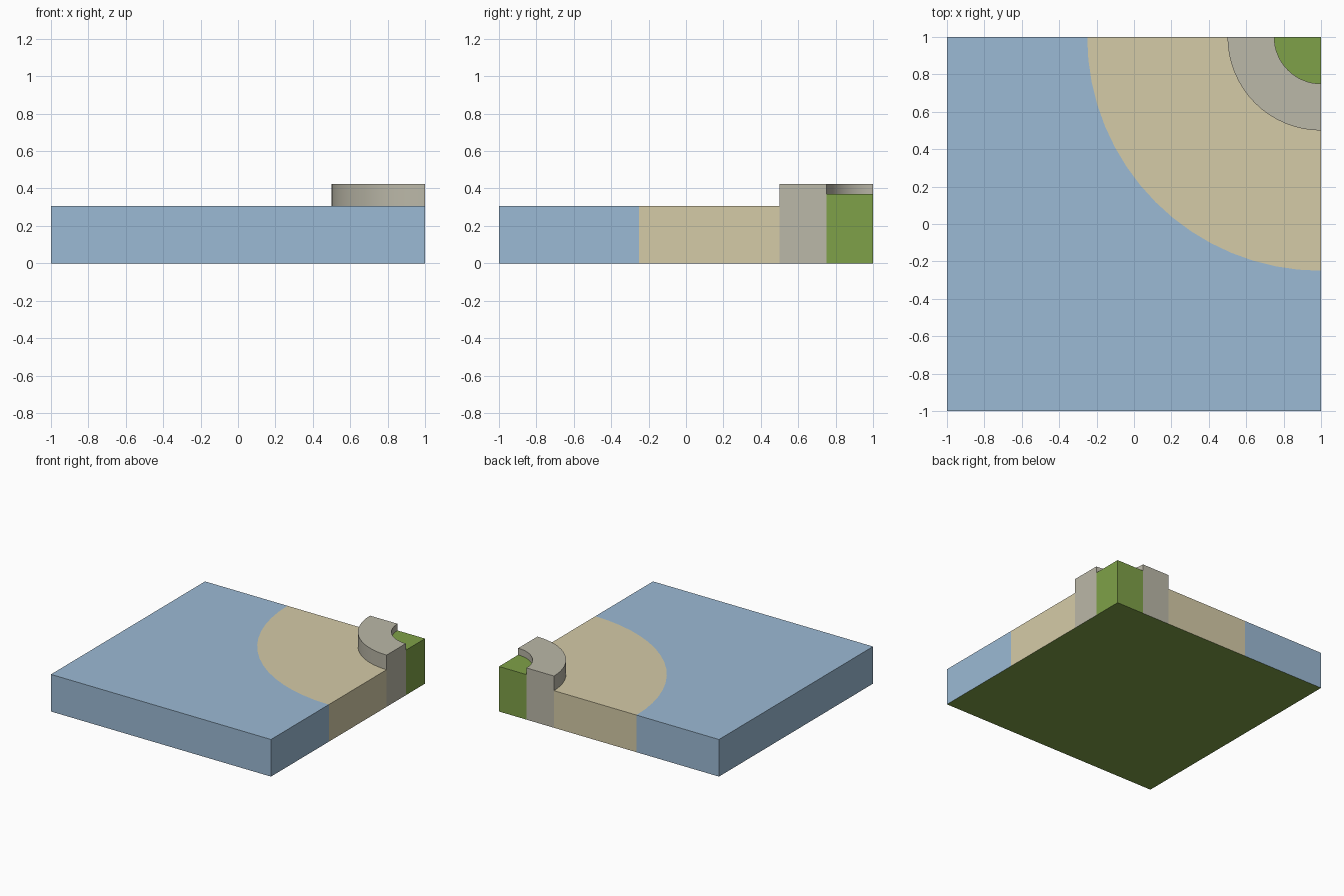
import bpy, bmesh
from math import sin, cos, pi, radians

if "Cube" in bpy.data.objects:
    bpy.data.objects.remove(bpy.data.objects["Cube"])

SEG = 16
CORNER = 1.0            # all rings are centred on the back right corner
WATER_Z, CURB_Z, GRASS_Z = 0.305, 0.425, 0.37


def material(name, rgb):
    m = bpy.data.materials.new(name)
    m.diffuse_color = (*rgb, 1)
    m.use_nodes = True
    m.node_tree.nodes["Principled BSDF"].inputs["Base Color"].default_value = m.diffuse_color
    return m


BLUE = material("water", (0.33, 0.49, 0.66))
SAND = material("sand", (0.665, 0.597, 0.386))
STONE = material("stone", (0.497, 0.479, 0.392))
GREEN = material("grass", (0.212, 0.356, 0.065))


def arc(r):
    """Quarter arc around the corner; r=None follows the tile's square edge."""
    pts = []
    for i in range(SEG + 1):
        a = pi + pi / 2 * i / SEG
        d = 2 / max(abs(cos(a)), abs(sin(a))) if r is None else r
        pts.append((CORNER + d * cos(a), CORNER + d * sin(a)))
    return pts


def finish(name, bm, mat):
    bmesh.ops.remove_doubles(bm, verts=bm.verts, dist=1e-5)
    me = bpy.data.meshes.new(name)
    bm.to_mesh(me)
    bm.free()
    me.materials.append(mat)
    ob = bpy.data.objects.new(name, me)
    bpy.context.collection.objects.link(ob)
    bpy.context.view_layer.objects.active = ob
    ob.select_set(True)
    bpy.ops.object.shade_smooth_by_angle(angle=radians(30))
    ob.select_set(False)


def ring(name, r_in, r_out, z, mat, outer_from=None, inner_from=None):
    """Quarter ring: top, cut sides on the tile edge, optional curved walls."""
    bm = bmesh.new()
    a, b = arc(r_in), arc(r_out)

    def face(pts):
        bm.faces.new([bm.verts.new(p) for p in pts])

    def wall(p, q, z0):
        face([(*p, z0), (*q, z0), (*q, z), (*p, z)])

    for i in range(SEG):
        top = [a[i], b[i], b[i + 1]] + ([a[i + 1]] if r_in else [])
        face([(*p, z) for p in top])
        if outer_from is not None:
            wall(b[i], b[i + 1], outer_from)
        if inner_from is not None:
            wall(a[i + 1], a[i], inner_from)
    wall(a[0], b[0], 0)
    wall(b[-1], a[-1], 0)
    finish(name, bm, mat)


ring("water", 1.25, None, WATER_Z, BLUE, outer_from=0)
ring("sand", 0.5, 1.25, WATER_Z, SAND)
ring("curb", 0.25, 0.5, CURB_Z, STONE, outer_from=WATER_Z, inner_from=GRASS_Z)
ring("grass", 0, 0.25, GRASS_Z, GREEN)

# Underside of the tile
bm = bmesh.new()
bm.faces.new([bm.verts.new(p) for p in
              [(-1, -1, 0), (-1, 1, 0), (1, 1, 0), (1, -1, 0)]])
finish("underside", bm, GREEN)
